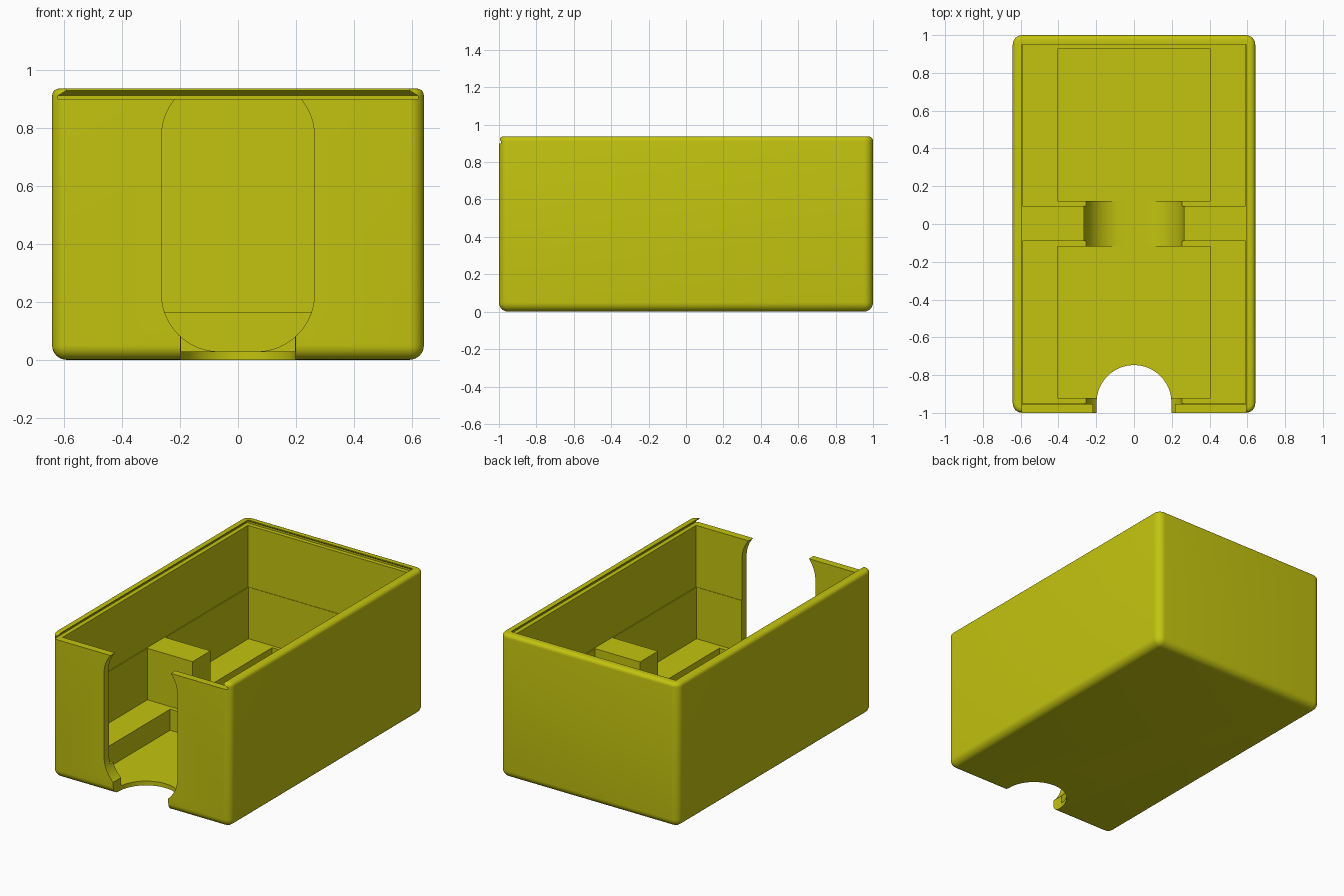
import bpy, bmesh, math

if "Cube" in bpy.data.objects:
    bpy.data.objects.remove(bpy.data.objects["Cube"])

W, D, H = 0.642, 1.0, 0.937      # half width, half depth, height
FLOOR, LEDGE, DIVIDER, FRONT = 0.028, 0.165, 0.50, 0.90   # inner levels

yellow = bpy.data.materials.new("yellow plastic")
yellow.diffuse_color = (0.55, 0.55, 0.005, 1)
yellow.use_nodes = True
yellow.node_tree.nodes["Principled BSDF"].inputs["Base Color"].default_value = yellow.diffuse_color


def finish(name, bm):
    bmesh.ops.recalc_face_normals(bm, faces=bm.faces)
    mesh = bpy.data.meshes.new(name)
    bm.to_mesh(mesh)
    bm.free()
    mesh.materials.append(yellow)
    obj = bpy.data.objects.new(name, mesh)
    bpy.context.collection.objects.link(obj)
    return obj


def loft(name, layers):
    """Stack of rectangles (half width, y0, y1, z) skinned into a solid."""
    bm = bmesh.new()
    rings = [[bm.verts.new(p) for p in
              ((-w, a, z), (w, a, z), (w, b, z), (-w, b, z))]
             for w, a, b, z in layers]
    bm.faces.new(rings[0])
    bm.faces.new(rings[-1])
    for lo, hi in zip(rings, rings[1:]):
        for i in range(4):
            j = (i + 1) % 4
            bm.faces.new((lo[i], lo[j], hi[j], hi[i]))
    return finish(name, bm)


def block(name, w, y0, y1, z0, z1):
    return loft(name, [(w, y0, y1, z0), (w, y0, y1, z1)])


def prism(name, bottom, shift):
    """Polygon of 3D points pushed along a vector."""
    bm = bmesh.new()
    face = bm.faces.new([bm.verts.new(p) for p in bottom])
    new = bmesh.ops.extrude_face_region(bm, geom=[face])["geom"]
    bmesh.ops.translate(bm, vec=shift,
                        verts=[v for v in new if isinstance(v, bmesh.types.BMVert)])
    return finish(name, bm)


def arc(cx, cy, r, start, end, n):
    for i in range(n + 1):
        a = math.radians(start + (end - start) * i / n)
        yield cx + r * math.cos(a), cy + r * math.sin(a)


# Outer body with rounded sides and bottom, and a tighter round on the rim
box = block("box_body", W, -D, D, 0, H)
bm = bmesh.new()
bm.from_mesh(box.data)
edges = [e for e in bm.edges if min(v.co.z for v in e.verts) < 0.01]
bmesh.ops.bevel(bm, geom=edges, offset=0.05, segments=8, profile=0.5, affect='EDGES')
rim = [e for e in bm.edges if all(v.co.z > H - 0.001 for v in e.verts)]
bmesh.ops.bevel(bm, geom=rim, offset=0.025, segments=5, profile=0.5, affect='EDGES')
bm.to_mesh(box.data)
bm.free()

cutters = []

# Upper cavity and the sliding lid channel, open at the front
cutters.append(block("upper_cavity", 0.595, -0.953, 0.953, DIVIDER, FRONT + 0.005))
cutters.append(loft("lid_channel", [(w, -1.2, w + 0.358, z) for w, z in
                    ((0.622, FRONT), (0.622, 0.912), (0.593, 0.930), (0.593, 1.1))]))

# Two compartments, each with a narrower deep pocket
for label, y0, y1, p0, p1 in (("front", -0.95, -0.09, -0.92, -0.12),
                              ("back", 0.095, 0.95, 0.122, 0.927)):
    cutters.append(block(label + "_compartment", 0.589, y0, y1, LEDGE, DIVIDER + 0.02))
    cutters.append(block(label + "_pocket", 0.404, p0, p1, FLOOR, LEDGE + 0.02))

# Rounded slot through the front wall and the divider
R, SX, ZB, ZT = 0.20, 0.264, FLOOR + 0.0006, 0.972
outline = []
for cx, cz, a in ((SX - R, ZB + R, -90), (SX - R, ZT - R, 0),
                  (R - SX, ZT - R, 90), (R - SX, ZB + R, 180)):
    outline += [(x, -1.2, z) for x, z in arc(cx, cz, R, a, a + 90, 14)]
cutters.append(prism("rounded_slot", outline, (0, 1.36, 0)))

# Finger notch through the floor at the front
notch = [(x, y, -0.1) for x, y in arc(0, -0.945, 0.198, 0, 180, 32)]
notch += [(-0.198, -1.3, -0.1), (0.198, -1.3, -0.1)]
cutters.append(prism("finger_notch", notch, (0, 0, 0.6)))

# Carve everything out of the body
for c in cutters:
    c.hide_render = True
    m = box.modifiers.new(c.name, 'BOOLEAN')
    m.operation, m.solver, m.object = 'DIFFERENCE', 'EXACT', c
carved = bpy.data.meshes.new_from_object(
    box.evaluated_get(bpy.context.evaluated_depsgraph_get()))
box.modifiers.clear()
box.data = carved
carved.materials.clear()
carved.materials.append(yellow)
carved.polygons.foreach_set("material_index", [0] * len(carved.polygons))
for c in cutters:
    bpy.data.objects.remove(c)

bpy.context.view_layer.objects.active = box
box.select_set(True)
bpy.ops.object.shade_smooth_by_angle(angle=math.radians(30))
